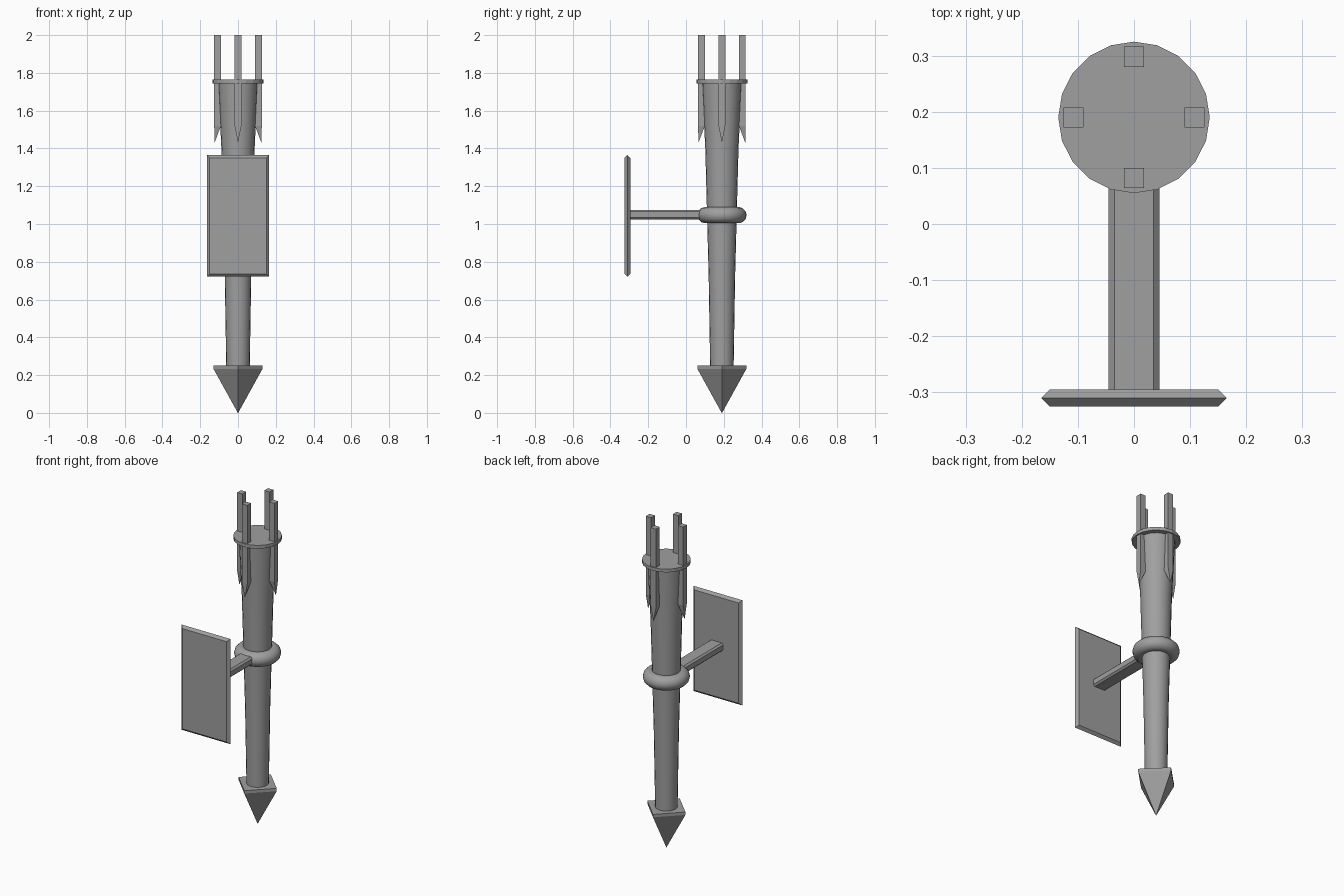
import bpy, bmesh, math
from mathutils import Matrix, Vector

old = bpy.data.objects.get("Cube")
if old:
    bpy.data.objects.remove(old, do_unlink=True)

grey = bpy.data.materials.new("plain grey")
grey.use_nodes = True
COLOUR = (0.35, 0.35, 0.35, 1)
grey.diffuse_color = COLOUR
grey.node_tree.nodes["Principled BSDF"].inputs["Base Color"].default_value = COLOUR

AXIS = Vector((0, 0.19, 0))   # centre line of the torch


def finish(name, bm, smooth=False):
    bmesh.ops.recalc_face_normals(bm, faces=bm.faces)
    mesh = bpy.data.meshes.new(name)
    bm.to_mesh(mesh)
    bm.free()
    mesh.materials.append(grey)
    ob = bpy.data.objects.new(name, mesh)
    bpy.context.collection.objects.link(ob)
    if smooth:
        bpy.ops.object.select_all(action="DESELECT")
        ob.select_set(True)
        bpy.context.view_layer.objects.active = ob
        bpy.ops.object.shade_smooth_by_angle(angle=math.radians(35))
    return ob


def lathe(name, profile, sides, smooth=False):
    """Stack of rings (radius, height) around the torch axis, capped."""
    bm = bmesh.new()
    rings = []
    for r, z in profile:
        angles = [math.tau * i / sides for i in range(sides)]
        rings.append([bm.verts.new(AXIS + Vector((r * math.cos(a), r * math.sin(a), z)))
                      for a in angles])
    for low, high in zip(rings, rings[1:]):
        for i in range(sides):
            j = (i + 1) % sides
            bm.faces.new((low[i], low[j], high[j], high[i]))
    bm.faces.new(rings[0])
    bm.faces.new(rings[-1])
    return finish(name, bm, smooth)


def box(bm, size, centre):
    m = Matrix.Translation(centre) @ Matrix.Diagonal((*size, 1))
    return bmesh.ops.create_cube(bm, size=1, matrix=m)["verts"]


# Tapered shaft, flaring towards the top
lathe("shaft", [(0.062, 0.23), (0.07, 0.72), (0.088, 1.4), (0.105, 1.75)], 20, True)
lathe("top_disc", [(0.135, 1.745), (0.135, 1.765)], 20)

# Pointed four-sided foot with corners facing front and sides
lathe("pointed_foot", [(0.001, 0), (0.129, 0.232), (0.129, 0.25)], 4)

# Ring that grips the shaft
bpy.ops.mesh.primitive_torus_add(major_segments=32, minor_segments=12, major_radius=0.088,
                                 minor_radius=0.043, location=AXIS + Vector((0, 0, 1.047)))
ring = bpy.context.object
ring.name = "grip_ring"
ring.data.materials.append(grey)
bpy.ops.object.shade_smooth()

# Four prongs, each cut to a point on its outer face
for i, side in enumerate(("left", "back", "right", "front")):
    bm = bmesh.new()
    box(bm, (0.036, 0.036, 0.48), (0.108, 0, 1.76))
    bottom = min(bm.faces, key=lambda f: f.calc_center_median().z)
    tip = bmesh.ops.extrude_discrete_faces(bm, faces=[bottom])["faces"][0]
    bmesh.ops.pointmerge(bm, verts=tip.verts[:], merge_co=(0.124, 0, 1.43))
    turn = Matrix.Translation(AXIS) @ Matrix.Rotation(i * math.pi / 2, 4, "Z")
    bmesh.ops.transform(bm, matrix=turn, verts=bm.verts)
    finish(side + "_prong", bm)

# Bracket arm with chamfered long edges
bm = bmesh.new()
box(bm, (0.09, 0.41, 0.05), (0, -0.095, 1.05))
long_edges = [e for e in bm.edges if abs(e.verts[0].co.y - e.verts[1].co.y) > 0.1]
bmesh.ops.bevel(bm, geom=long_edges, offset=0.01, segments=1, affect="EDGES")
finish("bracket_arm", bm)

# Wall plate with edges brought to a ridge
bm = bmesh.new()
for y, inset in ((-0.325, 0.015), (-0.31, 0), (-0.295, 0.015)):
    w, h = 0.165 - inset, 0.322 - inset
    for sx, sz in ((-1, -1), (1, -1), (1, 1), (-1, 1)):
        bm.verts.new((sx * w, y, 1.043 + sz * h))
bmesh.ops.convex_hull(bm, input=bm.verts)
bmesh.ops.dissolve_limit(bm, angle_limit=0.01, verts=bm.verts, edges=bm.edges)
finish("wall_plate", bm)
